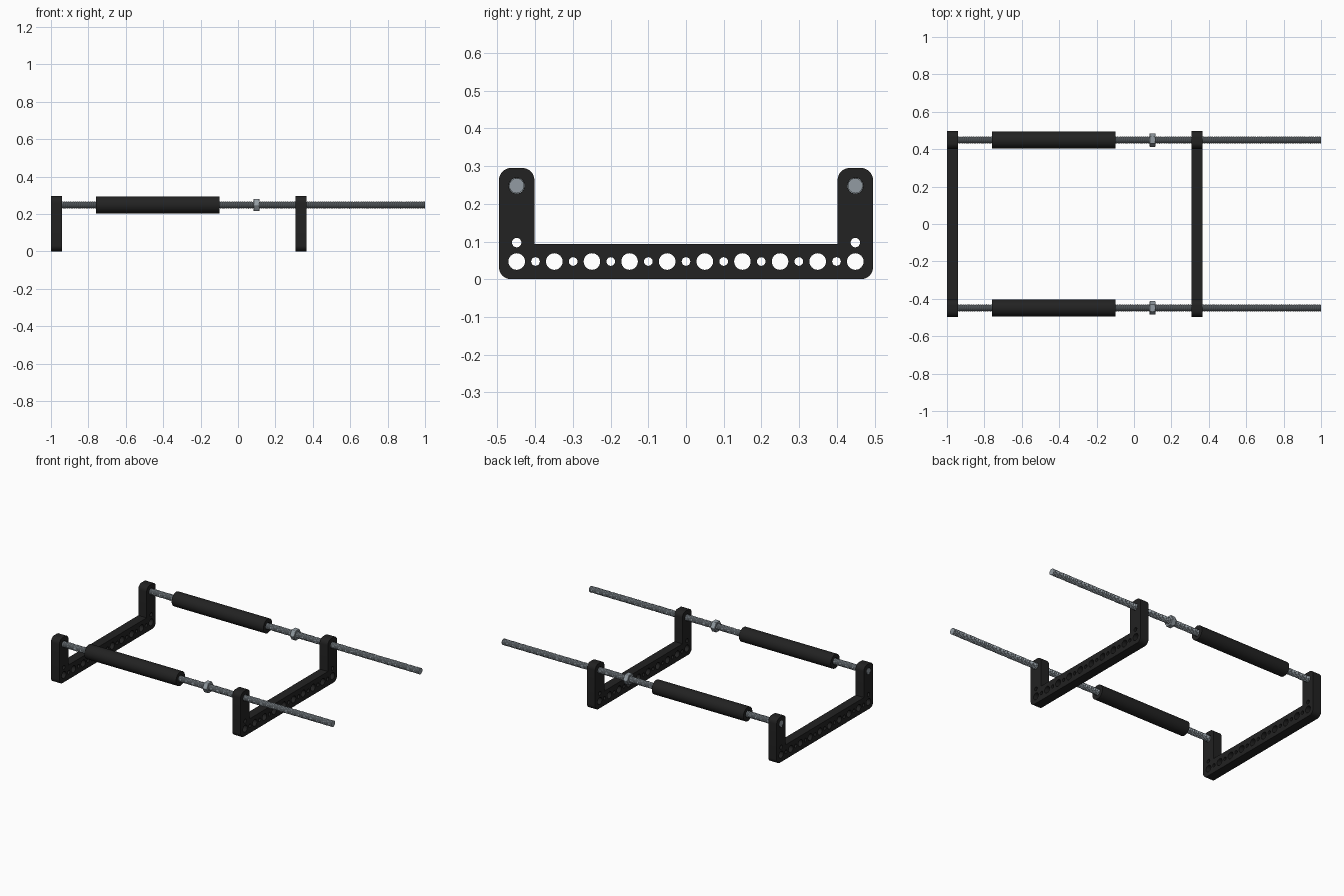
import bpy, bmesh
from math import cos, sin, pi, radians
from mathutils import Matrix

cube = bpy.data.objects.get("Cube")
if cube:
    bpy.data.objects.remove(cube, do_unlink=True)

ROD_Y, ROD_Z = 0.449, 0.248


def material(name, rgb):
    m = bpy.data.materials.new(name)
    m.use_nodes = True
    m.diffuse_color = (*rgb, 1)
    bsdf = next(n for n in m.node_tree.nodes if n.type == 'BSDF_PRINCIPLED')
    bsdf.inputs["Base Color"].default_value = (*rgb, 1)
    return m


black = material("black plastic", (0.016, 0.016, 0.016))
steel = material("grey steel", (0.29, 0.33, 0.36))


def smooth(ob, angle=35):
    bpy.ops.object.select_all(action='DESELECT')
    ob.select_set(True)
    bpy.context.view_layer.objects.active = ob
    bpy.ops.object.shade_smooth_by_angle(angle=radians(angle))


def arc(cx, cy, r, start, end, n):
    angles = [radians(start + (end - start) * i / n) for i in range(n + 1)]
    return [(cx + r * cos(a), cy + r * sin(a)) for a in angles]


def circle(cx, cy, r, n=32):
    return arc(cx, cy, r, 0, 360, n)[:-1]


def plate(name, loops, x0, x1, mat):
    """Extrude a (y, z) outline with holes along x."""
    cu = bpy.data.curves.new(name, 'CURVE')
    cu.dimensions = '2D'
    cu.fill_mode = 'BOTH'
    cu.extrude = (x1 - x0) / 2
    for pts in loops:
        s = cu.splines.new('POLY')
        s.points.add(len(pts) - 1)
        for p, (u, v) in zip(s.points, pts):
            p.co = (u, v, 0, 1)
        s.use_cyclic_u = True
    ob = bpy.data.objects.new(name, cu)
    bpy.context.collection.objects.link(ob)
    ob.location.x = (x0 + x1) / 2
    ob.rotation_euler = (pi / 2, 0, pi / 2)
    bpy.ops.object.select_all(action='DESELECT')
    ob.select_set(True)
    bpy.context.view_layer.objects.active = ob
    bpy.ops.object.convert(target='MESH')
    ob = bpy.context.view_layer.objects.active
    bm = bmesh.new()
    bm.from_mesh(ob.data)
    bmesh.ops.remove_doubles(bm, verts=bm.verts, dist=1e-5)
    bmesh.ops.recalc_face_normals(bm, faces=bm.faces)
    bm.to_mesh(ob.data)
    bm.free()
    ob.data.materials.clear()
    ob.data.materials.append(mat)
    smooth(ob)
    return ob


# U-shaped bracket outline with rounded outer corners
W, H, T, R = 0.496, 0.295, 0.094, 0.032
I = W - T
outline = (arc(-W + R, R, R, 180, 270, 8) + arc(W - R, R, R, 270, 360, 8)
           + arc(W - R, H - R, R, 0, 90, 8) + arc(I + R, H - R, R, 90, 180, 8)
           + [(I, T), (-I, T)]
           + arc(-I - R, H - R, R, 0, 90, 8) + arc(-W + R, H - R, R, 90, 180, 8))
# Hole pattern along the bar and in the arms
step = 2 * ROD_Y / 9
holes = [circle(-ROD_Y + i * step, 0.047, 0.022) for i in range(10)]
holes += [circle(-ROD_Y + (i + 0.5) * step, 0.047, 0.0115, 20) for i in range(9)]
for side in (-1, 1):
    holes.append(circle(side * ROD_Y, 0.097, 0.0125, 20))
    holes.append(circle(side * ROD_Y, ROD_Z, 0.021))
plate("end_bracket", [outline] + holes, -1.0, -0.94, black)
plate("sliding_bracket", [outline] + holes, 0.307, 0.366, black)


def threaded_rod(name, y, z):
    """Helical crest and root lines bridged into a thread around a solid core."""
    n, pitch, crest, root = 16, 0.01, 0.02, 0.0165
    bm = bmesh.new()
    total = int((2 / pitch + 2) * n)

    def line(r, shift):
        vs = []
        for i in range(total):
            a = 2 * pi * i / n
            x = -1 - pitch + pitch * (i / n + shift)
            vs.append(bm.verts.new((max(-1, min(1, x)), y + r * cos(a), z + r * sin(a))))
        return vs

    c, d = line(crest, 0), line(root, 0.5)
    for i in range(total - 1):
        bm.faces.new((c[i], c[i + 1], d[i + 1], d[i]))
        if i + n + 1 < total:
            bm.faces.new((d[i], d[i + 1], c[i + n + 1], c[i + n]))
    bmesh.ops.dissolve_degenerate(bm, dist=1e-6, edges=bm.edges)
    bmesh.ops.recalc_face_normals(bm, faces=bm.faces)
    place = Matrix.Translation((0, y, z)) @ Matrix.Rotation(pi / 2, 4, 'Y')
    bmesh.ops.create_cone(bm, cap_ends=True, segments=n, radius1=root,
                          radius2=root, depth=2, matrix=place)
    me = bpy.data.meshes.new(name)
    bm.to_mesh(me)
    bm.free()
    me.materials.append(steel)
    ob = bpy.data.objects.new(name, me)
    bpy.context.collection.objects.link(ob)
    smooth(ob, 30)


# Rod, sleeve and nut on each side
for side, word in ((-1, "front"), (1, "back")):
    y = side * ROD_Y
    threaded_rod(word + "_threaded_rod", y, ROD_Z)
    plate(word + "_sleeve", [circle(y, ROD_Z, 0.046, 40), circle(y, ROD_Z, 0.022)],
          -0.76, -0.10, black)
    nut = plate(word + "_hex_nut", [circle(y, ROD_Z, 0.037, 6), circle(y, ROD_Z, 0.019, 24)],
                0.083, 0.115, steel)
    bevel = nut.modifiers.new("edge_chamfer", 'BEVEL')
    bevel.width = 0.002
    bevel.segments = 1
    bevel.limit_method = 'ANGLE'
    bevel.angle_limit = radians(40)
